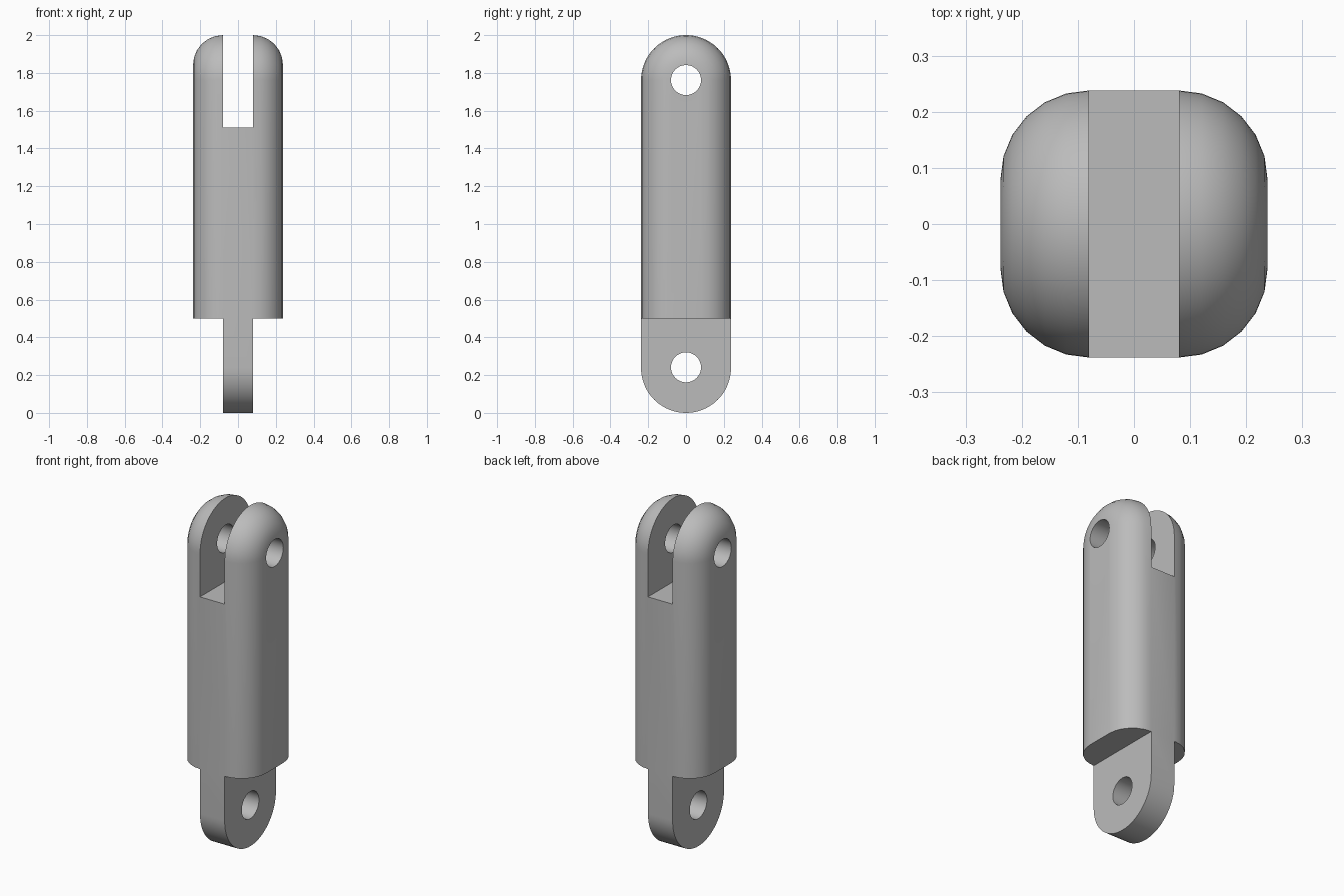
import bpy, bmesh
from math import sin, cos, pi, radians

cube = bpy.data.objects.get("Cube")
if cube:
    bpy.data.objects.remove(cube, do_unlink=True)

HALF = 0.238          # half width of the body
FLAT = 0.08           # half width of the slot, the tab and the flats
SHOULDER = 0.5        # where the body meets the tab
TOP_Z = 2 - HALF      # centre of the rounded top
ROUND = HALF - FLAT   # corner radius

metal = bpy.data.materials.new("plain_grey")
metal.use_nodes = True
grey = (0.5, 0.5, 0.5, 1)
metal.diffuse_color = grey
metal.node_tree.nodes["Principled BSDF"].inputs["Base Color"].default_value = grey


def make_object(name, bm):
    bmesh.ops.recalc_face_normals(bm, faces=bm.faces)
    mesh = bpy.data.meshes.new(name)
    bm.to_mesh(mesh)
    bm.free()
    obj = bpy.data.objects.new(name, mesh)
    bpy.context.collection.objects.link(obj)
    mesh.materials.append(metal)
    return obj


def sweep(name, profile, path):
    """Sweep (x, scale) profile points along a (centre z, y, z) arch and cap it."""
    bm = bmesh.new()
    rows = [[bm.verts.new((x, r * dy, z + r * dz)) for x, r in profile]
            for z, dy, dz in path]
    for a, b in zip(rows, rows[1:]):
        for i in range(len(profile) - 1):
            bm.faces.new((a[i], a[i + 1], b[i + 1], b[i]))
    bm.faces.new([row[0] for row in rows])
    bm.faces.new([row[-1] for row in rows])
    bm.faces.new(rows[0] + rows[-1][::-1])
    return make_object(name, bm)


def arch(end_z, centre_z, direction, steps=32):
    turn = [(centre_z, cos(pi * i / steps), direction * sin(pi * i / steps))
            for i in range(steps + 1)]
    return [(end_z, 1, 0)] + turn + [(end_z, -1, 0)]


def box(name, half_x, half_y, low, high):
    bm = bmesh.new()
    bmesh.ops.create_cube(bm, size=1)
    for v in bm.verts:
        v.co = (v.co.x * 2 * half_x, v.co.y * 2 * half_y,
                low + (v.co.z + 0.5) * (high - low))
    return make_object(name, bm)


def pin_hole(name, z):
    bpy.ops.mesh.primitive_cylinder_add(vertices=32, radius=FLAT - 0.0005, depth=1,
                                        location=(0, 0, z), rotation=(0, pi / 2, 0))
    obj = bpy.context.object
    obj.name = name
    obj.data.materials.append(metal)
    return obj


def combine(target, other, operation):
    mod = target.modifiers.new(operation, "BOOLEAN")
    mod.object, mod.operation, mod.solver = other, operation, "EXACT"
    bpy.context.view_layer.objects.active = target
    bpy.ops.object.modifier_apply(modifier=mod.name)
    bpy.data.objects.remove(other, do_unlink=True)


# Body: rounded-square bar whose fillet follows the domed top
corner = [(FLAT + ROUND * sin(radians(a)), FLAT + ROUND * cos(radians(a)))
          for a in range(0, 91, 15)]
outline = [(-x, r) for x, r in reversed(corner)] + corner
link = sweep("clevis_link", outline, arch(SHOULDER, TOP_Z, 1))

# Tab: flat tongue with a rounded lower end
tab = sweep("lower_tab", [(-FLAT, HALF), (FLAT, HALF)], arch(SHOULDER, HALF, -1))
combine(link, tab, "UNION")

# Fork slot and the two pin holes
combine(link, box("slot_cutter", FLAT, 0.5, 1.51, 2.2), "DIFFERENCE")
combine(link, pin_hole("upper_hole_cutter", TOP_Z), "DIFFERENCE")
combine(link, pin_hole("lower_hole_cutter", HALF + 0.003), "DIFFERENCE")

# Merge coplanar leftovers, then smooth the rounded areas
bm = bmesh.new()
bm.from_mesh(link.data)
bmesh.ops.remove_doubles(bm, verts=bm.verts, dist=0.0001)
bmesh.ops.dissolve_limit(bm, angle_limit=radians(0.5), verts=bm.verts, edges=bm.edges)
bm.to_mesh(link.data)
bm.free()
bpy.ops.object.select_all(action="DESELECT")
link.select_set(True)
bpy.context.view_layer.objects.active = link
bpy.ops.object.shade_smooth_by_angle(angle=radians(30))
